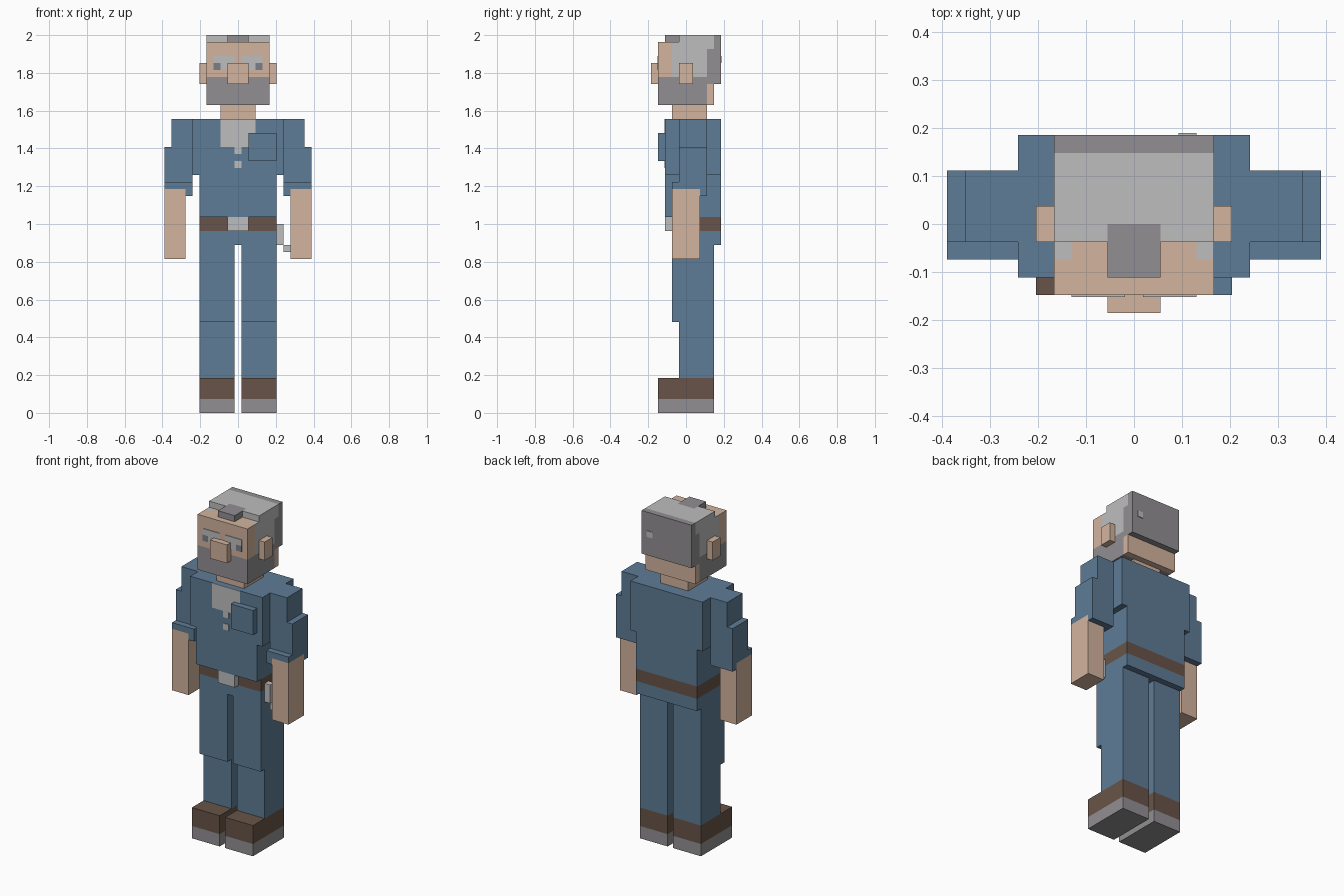
import bpy
import bmesh
from mathutils import Matrix, Vector

if "Cube" in bpy.data.objects:
    bpy.data.objects.remove(bpy.data.objects["Cube"], do_unlink=True)

UNIT = 2 / 54       # edge of one block; all part sizes are in blocks
PAINT = 0.1         # thickness of painted plates, in blocks


def material(name, r, g, b):
    colour = [((c / 255 + 0.055) / 1.055) ** 2.4 for c in (r, g, b)] + [1]
    mat = bpy.data.materials.new(name)
    mat.use_nodes = True
    mat.diffuse_color = colour
    mat.node_tree.nodes["Principled BSDF"].inputs["Base Color"].default_value = colour
    return mat


blue = material("denim blue", 94, 124, 150)
skin = material("skin", 212, 180, 159)
light = material("light grey", 190, 190, 190)
grey = material("dark grey", 146, 143, 146)
brown = material("brown leather", 104, 84, 72)
slate = material("slate eyes", 122, 128, 138)


def part(name, mat, *boxes):
    """One object from boxes, each given as (x range, y range, z range)."""
    mesh = bpy.data.meshes.new(name)
    bm = bmesh.new()
    for box in boxes:
        low, high = (Vector(corner) * UNIT for corner in zip(*box))
        size = high - low
        bmesh.ops.create_cube(bm, size=1, matrix=Matrix.Translation((low + high) / 2)
                              @ Matrix.Diagonal(size.to_4d()))
    bm.to_mesh(mesh)
    bm.free()
    mesh.materials.append(mat)
    obj = bpy.data.objects.new(name, mesh)
    bpy.context.collection.objects.link(obj)
    return obj


def pair(name, mat, *boxes):
    """The same part on the left (+x) and mirrored on the right."""
    part("left_" + name, mat, *boxes)
    part("right_" + name, mat, *[((-x[1], -x[0]), y, z) for x, y, z in boxes])


def wide(half):
    return (-half, half)


def paint(y):
    return (y - PAINT, y)


# Shoes and legs
foot = (0.5, 5.5)
pair("sole", grey, (foot, (-4, 4), (0, 2)))
pair("shoe", brown, (foot, (-4, 4), (2, 5)))
pair("shin", blue, (foot, (-1, 4), (5, 13)))
pair("thigh", blue, (foot, (-2, 4), (13, 24)))

# Hips, belt and torso
waist = wide(5.5)
part("hips", blue, (waist, (-2, 5), (24, 26)))
part("belt", brown, (waist, (-2, 5), (26, 28)))
part("buckle", light, (wide(1.5), (-3, -2), (26, 28)))
part("shirt_waist", blue, (waist, (-3, 5), (28, 34)))
part("shirt_chest", blue, (wide(6.5), (-3, 5), (34, 42)))
part("chest_pocket", blue, ((1.5, 5.5), (-4, -3), (36, 40)))
part("undershirt", light,
     (wide(2.5), paint(-3), (38, 42)),
     (wide(0.5), paint(-3), (37, 38)))
part("shirt_button", light, (wide(0.5), paint(-3), (35, 36)))

# Arms: the cuff wraps the inner and rear sides of the forearm
pair("shoulder", blue, ((6.5, 9.5), (-1, 3), (38, 42)))
pair("sleeve", blue, ((6.5, 10.5), (-1, 3), (33, 38)))
pair("cuff", blue,
     ((6.5, 10.5), (-2, 3), (32, 33)),
     ((6.5, 7.5), (-2, 3), (31, 32)),
     ((7.5, 10.5), (2, 3), (31, 32)))
pair("forearm", skin, ((7.5, 10.5), (-2, 2), (22, 32)))

# Keys hanging from the belt
part("keys", light,
     ((5.5, 6.5), (-1, 0), (24, 27)),
     ((6.5, 7.5), (-1, 0), (23, 24)))

# Neck and head
head = wide(4.5)
part("neck", skin, (wide(2.5), (-2, 3), (42, 44)))
part("beard", grey, (head, (-4, 3), (44, 48)))
part("nape", skin, (head, (3, 4), (44, 47)))
part("face", skin,
     (head, (-4, -2), (48, 53)),
     (wide(3.5), (-2, -1), (48, 53)))
pair("ear", skin, ((4.5, 5.5), (-1, 1), (47, 50)))
part("nose", skin, (wide(1.5), (-5, -4), (47, 50)))

# Hair
pair("temple", light, ((3.5, 4.5), (-2, -1), (48, 53)))
part("side_hair", light,
     (head, (-1, 3), (48, 52)),
     (head, (-1, 4), (52, 53)))
part("crown", light, (head, (0, 4), (53, 54)))
pair("crown_front", light, ((1.5, 4.5), (-1, 0), (53, 54)))
part("forelock", grey, (wide(1.5), (-3, 0), (53, 54)))
part("back_hair", grey,
     (head, (3, 4), (47, 52)),
     (head, (4, 5), (47, 54)))
part("hair_spot", light, ((2.5, 3.5), (5, 5 + PAINT), (50, 51)))

# Painted eyes and brows
pair("brow", light, ((0.5, 3.5), paint(-4), (50, 51)))
pair("eye_white", light, ((1.5, 2.5), paint(-4), (49, 50)))
pair("pupil", slate, ((2.5, 3.5), paint(-4), (49, 50)))
